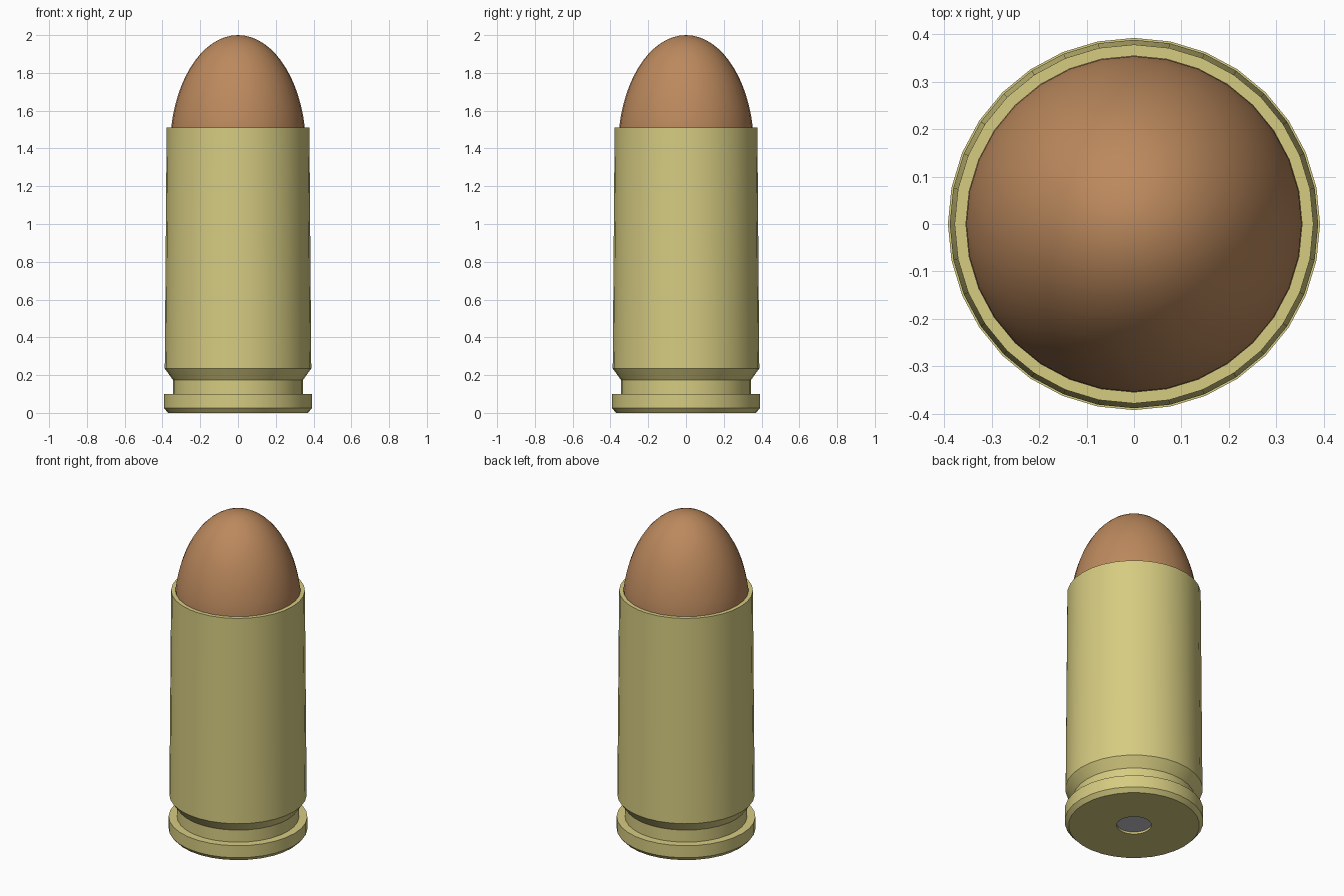
import bpy, bmesh, math

if "Cube" in bpy.data.objects:
    bpy.data.objects.remove(bpy.data.objects["Cube"])

SIDES = 32


def material(name, rgb):
    m = bpy.data.materials.new(name)
    m.diffuse_color = (*rgb, 1)
    m.use_nodes = True
    m.node_tree.nodes["Principled BSDF"].inputs["Base Color"].default_value = m.diffuse_color
    return m


def lathe(name, profile, mat):
    """Spin an (r, z) profile around z; points with r = 0 become poles."""
    bm = bmesh.new()
    rings = []
    for r, z in profile:
        if r == 0:
            rings.append([bm.verts.new((0, 0, z))] * SIDES)
        else:
            rings.append([bm.verts.new((r * math.cos(math.tau * i / SIDES),
                                        r * math.sin(math.tau * i / SIDES), z))
                          for i in range(SIDES)])
    for a, b in zip(rings, rings[1:]):
        for i in range(SIDES):
            j = (i + 1) % SIDES
            bm.faces.new(list(dict.fromkeys((a[i], a[j], b[j], b[i]))))
    bmesh.ops.recalc_face_normals(bm, faces=bm.faces)
    me = bpy.data.meshes.new(name)
    bm.to_mesh(me)
    bm.free()
    me.materials.append(mat)
    ob = bpy.data.objects.new(name, me)
    bpy.context.collection.objects.link(ob)
    bpy.ops.object.select_all(action='DESELECT')
    ob.select_set(True)
    bpy.context.view_layer.objects.active = ob
    bpy.ops.object.shade_smooth_by_angle(angle=math.radians(30))
    return ob


brass = material("brass", (0.67, 0.60, 0.22))
copper = material("copper", (0.50, 0.25, 0.11))
steel = material("primer_grey", (0.56, 0.56, 0.62))

# Casing: primer pocket, rim, extractor groove, tapered wall, open mouth
lathe("casing", [(0, 0.03), (0.098, 0.03), (0.098, 0), (0.37, 0), (0.392, 0.025),
                 (0.392, 0.10), (0.345, 0.10), (0.345, 0.175), (0.388, 0.235),
                 (0.378, 1.51), (0.354, 1.51), (0.354, 1.30), (0, 1.30)], brass)

# Bullet: rounded nose from an ellipse quarter, flat hidden base
nose = [(0.36 * math.cos(t), 1.4 + 0.6 * math.sin(t))
        for t in (math.pi / 2 * k / 16 for k in range(16))]
lathe("bullet", [(0, 1.32), (0.352, 1.32)] + [(min(r, 0.354), z) for r, z in nose]
      + [(0, 2.0)], copper)

# Primer: small cup recessed in the base
lathe("primer", [(0, 0.012), (0.097, 0.012), (0.097, 0.029), (0, 0.029)], steel)
